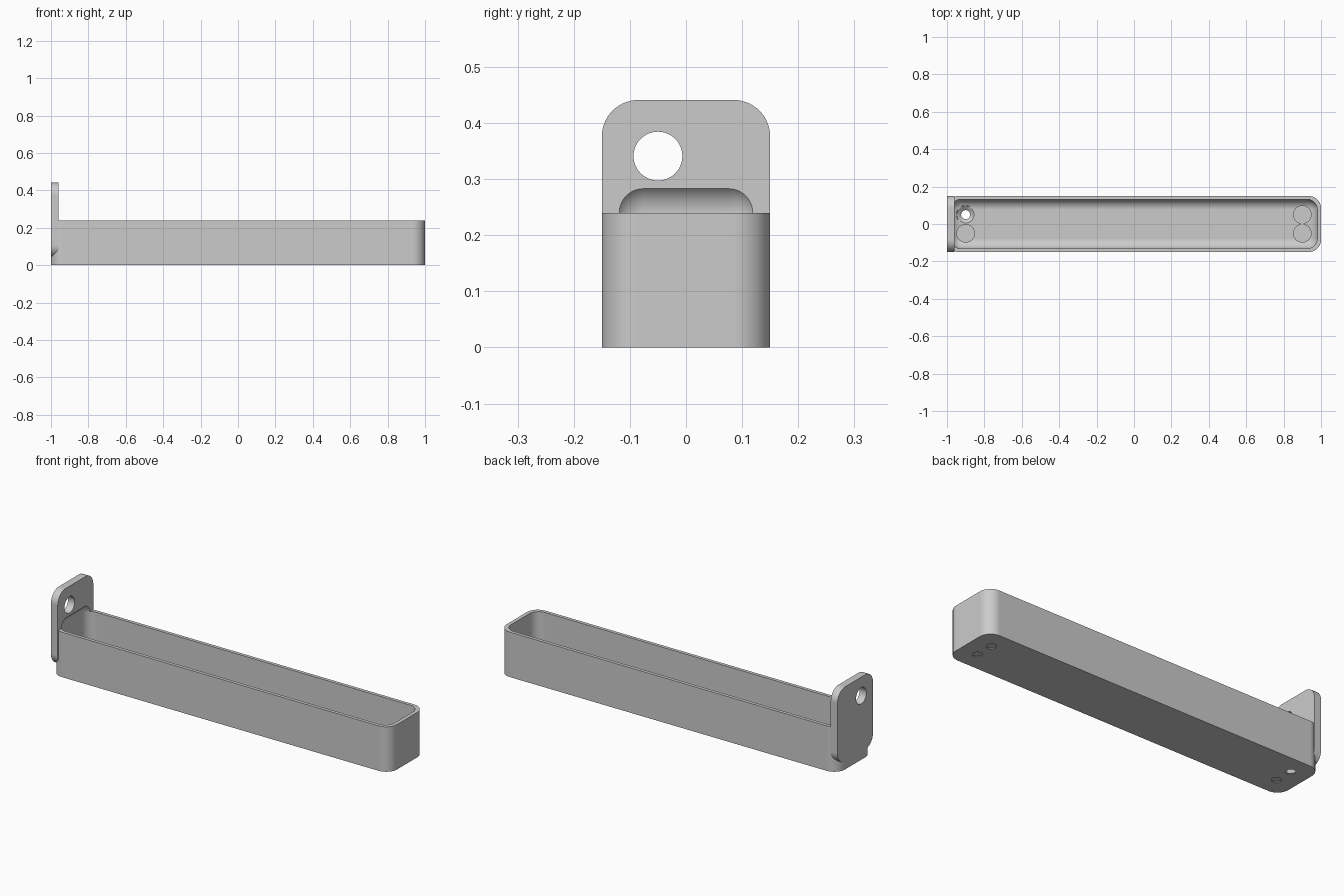
import bpy, bmesh, math
from mathutils import Vector, Matrix

if "Cube" in bpy.data.objects:
    bpy.data.objects.remove(bpy.data.objects["Cube"])

grey = bpy.data.materials.new("plain grey")
grey.use_nodes = True
COLOUR = (0.6, 0.6, 0.6, 1)
grey.diffuse_color = COLOUR
grey.node_tree.nodes["Principled BSDF"].inputs["Base Color"].default_value = COLOUR


def add_object(name, bm):
    mesh = bpy.data.meshes.new(name)
    bmesh.ops.recalc_face_normals(bm, faces=bm.faces)
    bm.to_mesh(mesh)
    bm.free()
    mesh.materials.append(grey)
    obj = bpy.data.objects.new(name, mesh)
    bpy.context.collection.objects.link(obj)
    return obj


def rounded_block(name, low, high, radius, axis):
    """Box whose four edges along one axis are rounded."""
    bm = bmesh.new()
    bmesh.ops.create_cube(bm, size=2)
    for v in bm.verts:
        v.co = [low[i] if v.co[i] < 0 else high[i] for i in range(3)]
    edges = [e for e in bm.edges
             if abs((e.verts[1].co - e.verts[0].co).normalized()[axis]) > 0.9]
    bmesh.ops.bevel(bm, geom=edges, offset=radius, segments=14,
                    profile=0.5, affect='EDGES')
    return add_object(name, bm)


def pill_box(name, low, high, radius):
    """Box rounded on every edge: a ball pulled apart into its eight octants."""
    bm = bmesh.new()
    bmesh.ops.create_cube(bm, size=2)
    bmesh.ops.subdivide_edges(bm, edges=bm.edges, cuts=24, use_grid_fill=True)
    for v in bm.verts:
        ball = Vector([math.tan(c * math.pi / 4) for c in v.co]).normalized() * radius
        v.co = [ball[i] + (low[i] + radius if ball[i] < 0 else high[i] - radius)
                for i in range(3)]
    return add_object(name, bm)


def cone(name, centre, r_low, r_high, depth, turn=None):
    bm = bmesh.new()
    matrix = Matrix.Translation(centre) @ (turn or Matrix())
    bmesh.ops.create_cone(bm, cap_ends=True, segments=48, radius1=r_low,
                          radius2=r_high, depth=depth, matrix=matrix)
    return add_object(name, bm)


def combine(target, tool, operation):
    """Apply a boolean and remove the helper."""
    mod = target.modifiers.new("combine", 'BOOLEAN')
    mod.operation = operation
    mod.solver = 'EXACT'
    mod.object = tool
    tool.hide_render = True
    bpy.context.view_layer.objects.active = target
    bpy.ops.object.modifier_apply(modifier=mod.name)
    bpy.data.objects.remove(tool)


# Tray body joined to the upright hanging plate
tray = rounded_block("tray_with_hanging_plate", (-1, -0.15, 0), (1, 0.15, 0.24), 0.065, 2)
plate = rounded_block("hanging_plate", (-1, -0.15, 0.042), (-0.96, 0.15, 0.441), 0.065, 0)
combine(tray, plate, 'UNION')

# Rounded hollow, which also scoops into the plate
hollow = pill_box("hollow_cutter", (-0.98, -0.132, 0.02), (0.98, 0.132, 0.296), 0.056)
combine(tray, hollow, 'DIFFERENCE')

# Hanging hole through the plate
sideways = Matrix.Rotation(math.pi / 2, 4, 'Y')
combine(tray, cone("hanging_hole_cutter", (-0.98, -0.05, 0.341), 0.0435, 0.0435, 0.2, sideways),
        'DIFFERENCE')

# Countersunk screw holes in the floor
for x in (-0.9, 0.9):
    for y in (-0.05, 0.05):
        combine(tray, cone("screw_hole_cutter", (x, y, 0), 0.024, 0.024, 0.1), 'DIFFERENCE')
        combine(tray, cone("countersink_cutter", (x, y, 0.0135), 0.0235, 0.0495, 0.021),
                'DIFFERENCE')
        combine(tray, cone("screw_head_cutter", (x, y, 0.053), 0.0495, 0.0495, 0.06),
                'DIFFERENCE')

# Smooth shading with crisp edges
bpy.ops.object.select_all(action='DESELECT')
tray.select_set(True)
bpy.context.view_layer.objects.active = tray
bpy.ops.object.shade_smooth_by_angle(angle=math.radians(30))
weighted = tray.modifiers.new("even shading", 'WEIGHTED_NORMAL')
weighted.keep_sharp = True
